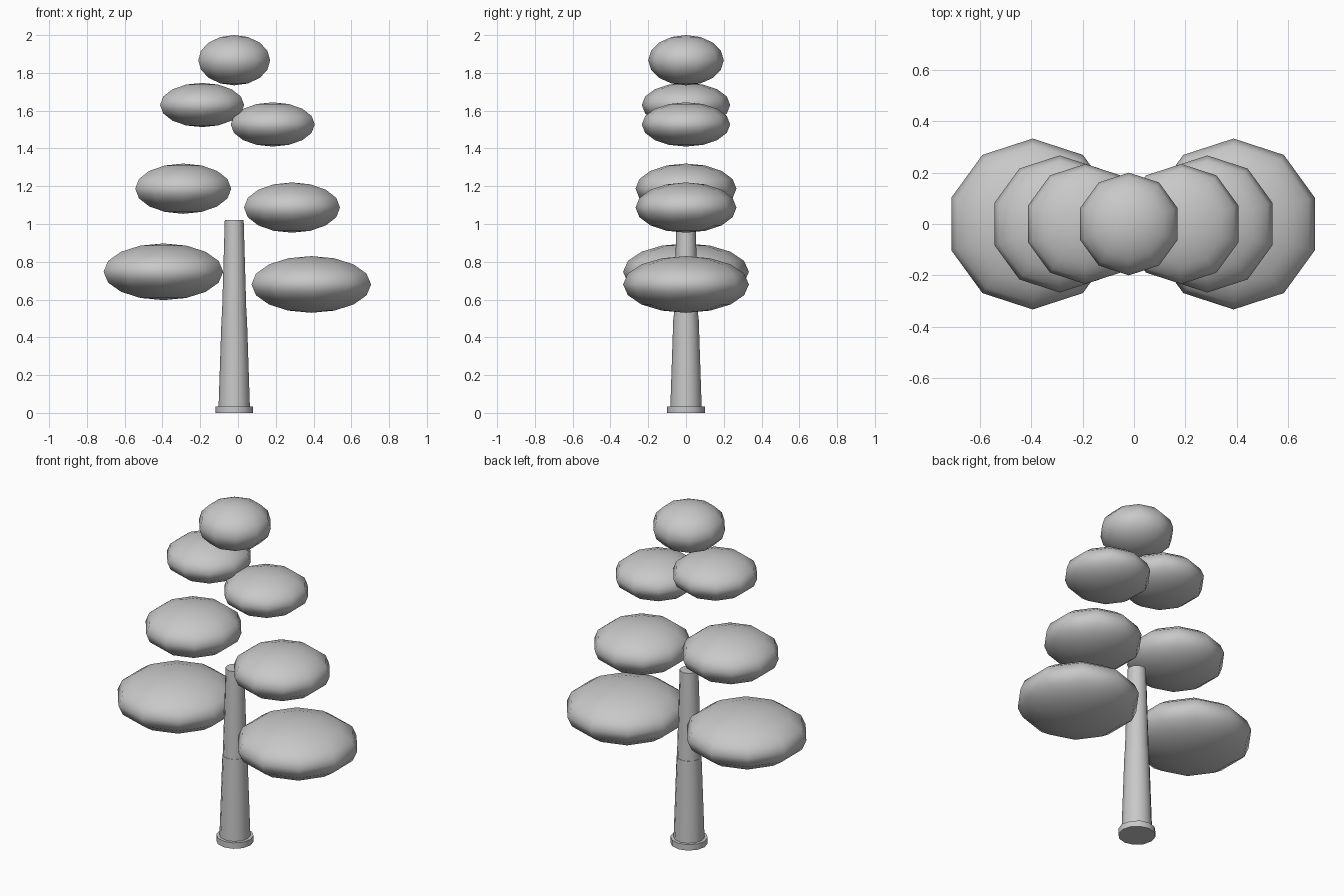
import bpy

cube = bpy.data.objects.get("Cube")
if cube:
    bpy.data.objects.remove(cube, do_unlink=True)

# One plain grey for the whole tree
grey = bpy.data.materials.new("plain grey")
grey.use_nodes = True
COLOUR = (0.58, 0.58, 0.58, 1)
grey.diffuse_color = COLOUR
grey.node_tree.nodes["Principled BSDF"].inputs["Base Color"].default_value = COLOUR

AXIS_X = -0.02


def finish(name, angle):
    obj = bpy.context.object
    obj.name = name
    obj.data.name = name
    obj.data.materials.append(grey)
    bpy.ops.object.shade_smooth_by_angle(angle=angle)
    return obj


def trunk_section(name, bottom, top, r_bottom, r_top):
    bpy.ops.mesh.primitive_cone_add(
        vertices=12, radius1=r_bottom, radius2=r_top, depth=top - bottom,
        location=(AXIS_X, 0, (bottom + top) / 2))
    finish(name, 0.7)


def foliage(name, x, z, radius, half_height):
    bpy.ops.mesh.primitive_uv_sphere_add(
        segments=10, ring_count=8, radius=1, location=(x, 0, z))
    obj = finish(name, 1.5)
    obj.scale = (radius, radius, half_height)


# Trunk: round foot and two tapering sections
trunk_section("trunk_foot", 0, 0.035, 0.10, 0.10)
trunk_section("lower_trunk", 0.03, 0.51, 0.083, 0.067)
trunk_section("upper_trunk", 0.51, 1.02, 0.065, 0.05)

# Flattened leaf clouds in staggered pairs, with a single crown
foliage("lower_right_foliage", -0.395, 0.747, 0.333, 0.15)
foliage("lower_left_foliage", 0.388, 0.68, 0.333, 0.15)
foliage("middle_right_foliage", -0.29, 1.187, 0.267, 0.133)
foliage("middle_left_foliage", 0.286, 1.087, 0.267, 0.133)
foliage("upper_right_foliage", -0.19, 1.63, 0.234, 0.117)
foliage("upper_left_foliage", 0.184, 1.527, 0.234, 0.117)
foliage("crown_foliage", AXIS_X, 1.867, 0.20, 0.133)
